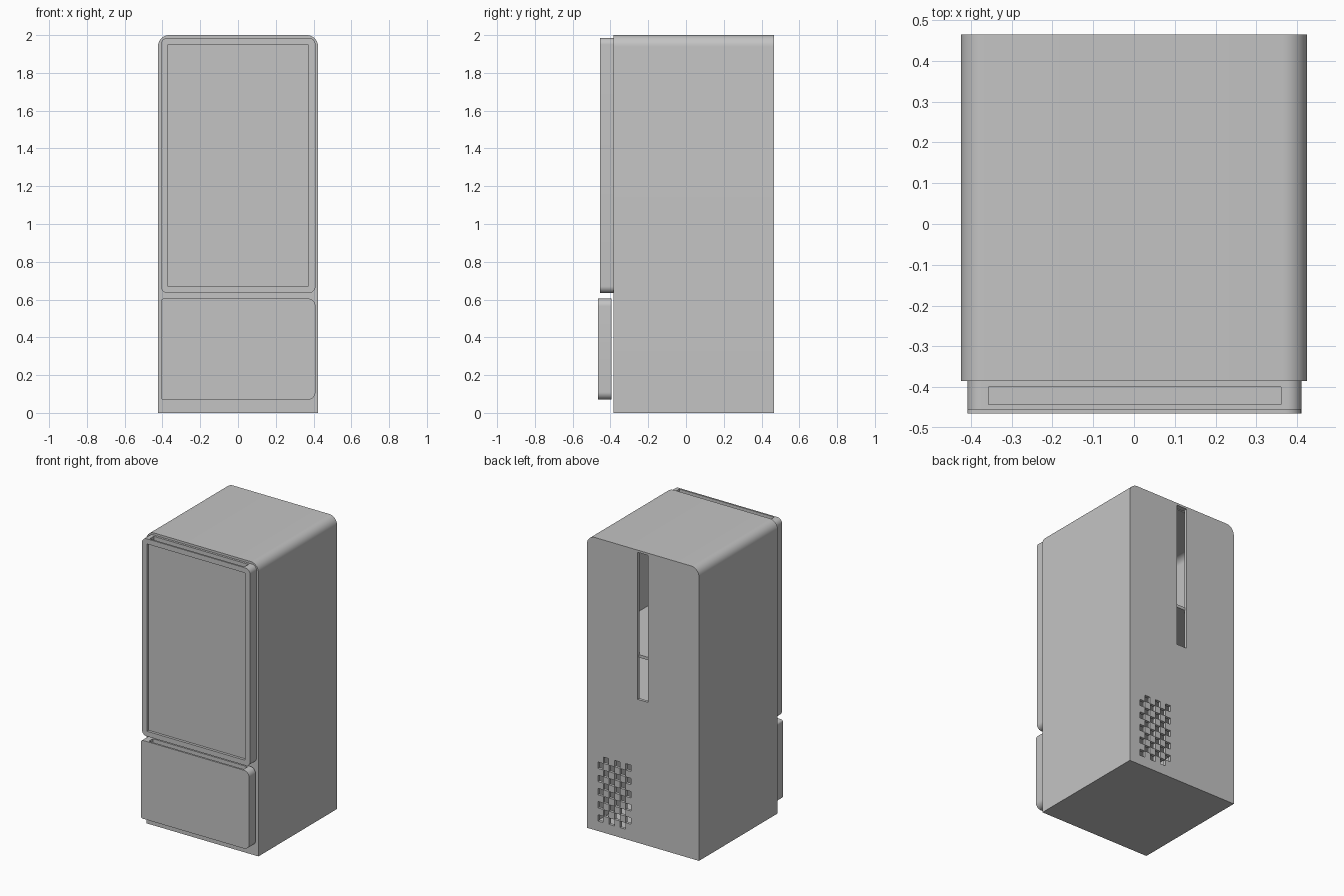
import bpy, bmesh, math
from mathutils import Vector

if "Cube" in bpy.data.objects:
    bpy.data.objects.remove(bpy.data.objects["Cube"], do_unlink=True)

grey = bpy.data.materials.new("light grey")
grey.use_nodes = True
COLOUR = (0.55, 0.55, 0.55, 1)
grey.diffuse_color = COLOUR
grey.node_tree.nodes["Principled BSDF"].inputs["Base Color"].default_value = COLOUR


def finish(name, bm):
    bmesh.ops.recalc_face_normals(bm, faces=bm.faces)
    mesh = bpy.data.meshes.new(name)
    bm.to_mesh(mesh)
    bm.free()
    mesh.materials.append(grey)
    ob = bpy.data.objects.new(name, mesh)
    bpy.context.collection.objects.link(ob)
    return ob


def slab(name, x, z, y, radii):
    """Rounded rectangle in x-z, extruded along y.
    Radii: bottom left, bottom right, top right, top left (as seen from the front)."""
    bm = bmesh.new()
    corners = [(x[0], z[0], 1, 1), (x[1], z[0], -1, 1), (x[1], z[1], -1, -1), (x[0], z[1], 1, -1)]
    verts = []
    for i, (cx, cz, sx, sz) in enumerate(corners):
        r = radii[i]
        steps = 10 if r else 0
        for k in range(steps + 1):
            a = math.pi * (1 + i / 2) + math.pi / 2 * k / max(steps, 1)
            verts.append(bm.verts.new((cx + r * (sx + math.cos(a)), y[0],
                                       cz + r * (sz + math.sin(a)))) if r
                         else bm.verts.new((cx, y[0], cz)))
    face = bm.faces.new(verts)
    ext = bmesh.ops.extrude_face_region(bm, geom=[face])["geom"]
    moved = [v for v in ext if isinstance(v, bmesh.types.BMVert)]
    bmesh.ops.translate(bm, verts=moved, vec=(0, y[1] - y[0], 0))
    return finish(name, bm)


def boxes(name, bounds):
    """One object made of axis-aligned boxes given as (x0, x1, y0, y1, z0, z1)."""
    bm = bmesh.new()
    for x0, x1, y0, y1, z0, z1 in bounds:
        made = bmesh.ops.create_cube(bm, size=1)["verts"]
        bmesh.ops.scale(bm, verts=made, vec=(x1 - x0, y1 - y0, z1 - z0))
        bmesh.ops.translate(bm, verts=made,
                            vec=Vector((x0 + x1, y0 + y1, z0 + z1)) / 2)
    return finish(name, bm)


def cut(ob, cutter):
    cutter.hide_render = True
    mod = ob.modifiers.new("cut", 'BOOLEAN')
    mod.operation = 'DIFFERENCE'
    mod.solver = 'EXACT'
    mod.object = cutter
    bpy.context.view_layer.objects.active = ob
    bpy.ops.object.modifier_apply(modifier=mod.name)
    bpy.data.objects.remove(cutter, do_unlink=True)


def smooth(ob):
    bpy.ops.object.select_all(action='DESELECT')
    ob.select_set(True)
    bpy.context.view_layer.objects.active = ob
    bpy.ops.object.shade_smooth_by_angle(angle=math.radians(30))


# Hollow cabinet with rounded top edges
cabinet = slab("cabinet", (-0.424, 0.424), (0, 2), (-0.385, 0.465), (0, 0, 0.06, 0.06))
cut(cabinet, slab("cavity_cutter", (-0.405, 0.405), (0.02, 1.98), (-0.365, 0.445),
                  (0, 0, 0.045, 0.045)))

# Tall slot in the back
cut(cabinet, boxes("slot_cutter", [(-0.04, 0.04, 0.43, 0.5, 0.98, 1.985)]))

# Chequered vent low on the back
CW, CH, GAP = 0.042, 0.045, 0.0006
vents = []
for col in range(6):
    for row in range(10):
        if (col + row) % 2 == 1:
            x1, z1 = 0.342 - col * CW, 0.517 - row * CH
            vents.append((x1 - CW + GAP, x1 - GAP, 0.43, 0.5, z1 - CH + GAP, z1 - GAP))
cut(cabinet, boxes("vent_cutter", vents))
smooth(cabinet)

# Inner dividers
for name, z in (("upper_shelf", 1.28), ("middle_shelf", 0.96), ("lower_shelf", 0.62)):
    boxes(name, [(-0.41, 0.41, -0.37, 0.45, z - 0.02, z)])

# Upper door with a recessed front panel and a grip groove on top
upper = slab("upper_door", (-0.408, 0.41), (0.635, 1.985), (-0.455, -0.385), (0.035,) * 4)
cut(upper, boxes("panel_cutter", [(-0.37, 0.37, -0.5, -0.437, 0.67, 1.95)]))
cut(upper, boxes("groove_cutter", [(-0.357, 0.36, -0.443, -0.4, 1.957, 2.1)]))
smooth(upper)

# Lower door, rounder on one side, with a grip groove on top
lower = slab("lower_door", (-0.408, 0.41), (0.07, 0.605), (-0.465, -0.395),
             (0.012, 0.04, 0.04, 0.015))
cut(lower, boxes("groove_cutter", [(-0.357, 0.36, -0.452, -0.41, 0.575, 0.7)]))
smooth(lower)
